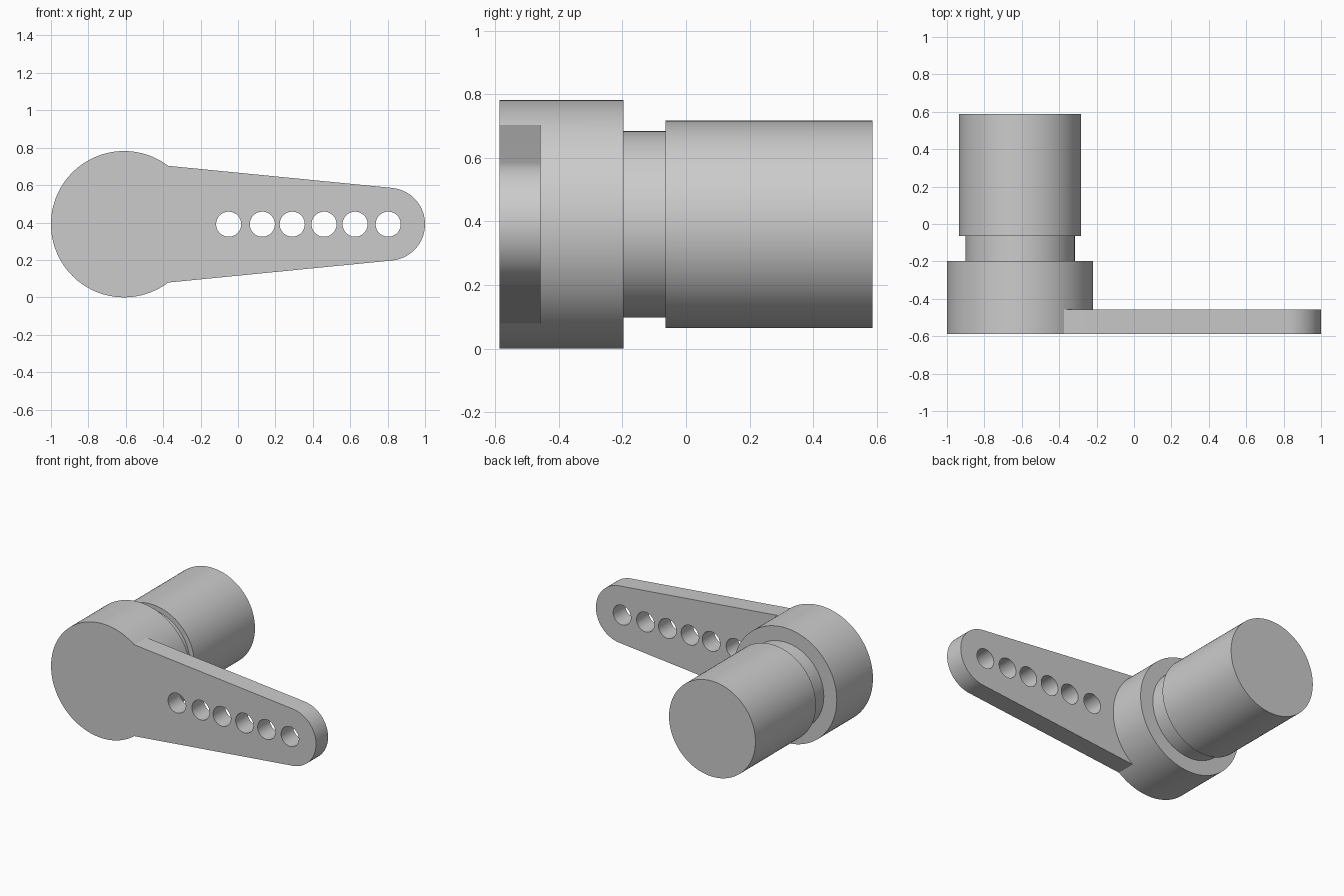
import bpy, bmesh, math

if "Cube" in bpy.data.objects:
    bpy.data.objects.remove(bpy.data.objects["Cube"])

CX, CZ = -0.609, 0.391          # shaft axis
FRONT, ARM_BACK = -0.587, -0.457
SEG = 128


def make_object(name, bm):
    bmesh.ops.recalc_face_normals(bm, faces=bm.faces)
    mesh = bpy.data.meshes.new(name)
    bm.to_mesh(mesh)
    bm.free()
    obj = bpy.data.objects.new(name, mesh)
    bpy.context.collection.objects.link(obj)
    return obj


def extrude_outline(bm, outline, y0, y1):
    """Solid between y0 and y1 from a closed (x, z) outline."""
    a = [bm.verts.new((x, y0, z)) for x, z in outline]
    b = [bm.verts.new((x, y1, z)) for x, z in outline]
    bm.faces.new(a)
    bm.faces.new(b[::-1])
    for i in range(len(a)):
        j = (i + 1) % len(a)
        bm.faces.new((a[i], b[i], b[j], a[j]))


def circle(cx, cz, r, n):
    return [(cx + r * math.cos(2 * math.pi * i / n),
             cz + r * math.sin(2 * math.pi * i / n)) for i in range(n)]


def boolean(target, tool, operation):
    mod = target.modifiers.new(operation.lower(), 'BOOLEAN')
    mod.operation = operation
    mod.solver = 'EXACT'
    mod.object = tool
    bpy.context.view_layer.objects.active = target
    bpy.ops.object.modifier_apply(modifier=mod.name)
    bpy.data.objects.remove(tool)


# Stepped spindle: hub, neck and shaft as one turned body
bm = bmesh.new()
rings = []
for r, y in [(0.391, FRONT), (0.391, -0.197), (0.293, -0.197),
             (0.293, -0.065), (0.326, -0.065), (0.326, 0.587)]:
    rings.append([bm.verts.new((x, y, z)) for x, z in circle(CX, CZ, r, SEG)])
for a, b in zip(rings, rings[1:]):
    for i in range(SEG):
        j = (i + 1) % SEG
        bm.faces.new((a[i], b[i], b[j], a[j]))
bm.faces.new(rings[0])
bm.faces.new(rings[-1])
crank = make_object("crank_spindle", bm)

# Tapered arm with a rounded tip, rooted inside the hub
TIP_X, TIP_R = 0.805, 0.195
lim = math.radians(84.4)
outline = [(CX, CZ), (-0.373, CZ - 0.312)]
for i in range(33):
    t = -lim + 2 * lim * i / 32
    outline.append((TIP_X + TIP_R * math.cos(t), CZ + TIP_R * math.sin(t)))
outline.append((-0.373, CZ + 0.312))
bm = bmesh.new()
extrude_outline(bm, outline, FRONT, ARM_BACK)
arm = make_object("lever_arm", bm)

# Row of through holes
bm = bmesh.new()
for x in (-0.05, 0.13, 0.29, 0.46, 0.626, 0.803):
    extrude_outline(bm, circle(x, CZ, 0.067, 48), FRONT - 0.1, ARM_BACK + 0.1)
holes = make_object("hole_cutters", bm)
holes.hide_render = True

boolean(arm, holes, 'DIFFERENCE')
boolean(crank, arm, 'UNION')
crank.name = "crank_lever"

# Smooth round walls, crisp edges
bpy.ops.object.select_all(action='DESELECT')
crank.select_set(True)
bpy.context.view_layer.objects.active = crank
bpy.ops.object.shade_smooth_by_angle(angle=math.radians(25))
